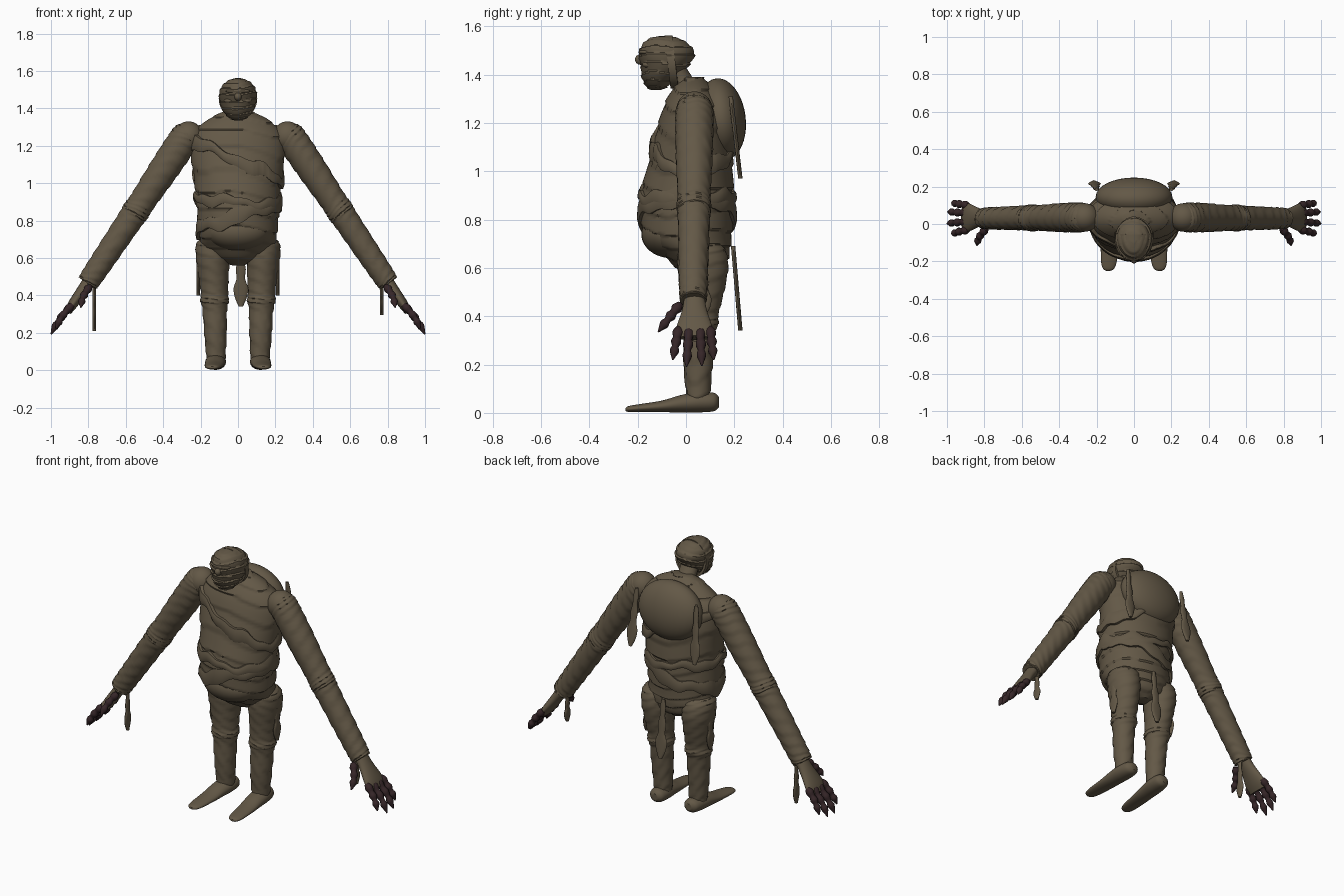
import bpy, bmesh, math
from mathutils import Vector, Matrix

cube = bpy.data.objects.get("Cube")
if cube:
    bpy.data.objects.remove(cube)

X, Y, Z = Vector((1, 0, 0)), Vector((0, 1, 0)), Vector((0, 0, 1))
parts = []


def material(name, rgb):
    m = bpy.data.materials.new(name)
    m.use_nodes = True
    m.diffuse_color = (*rgb, 1)
    m.node_tree.nodes["Principled BSDF"].inputs["Base Color"].default_value = (*rgb, 1)
    return m


cloth = material("old brown wrappings", (0.125, 0.098, 0.062))
dark = material("dark withered skin", (0.036, 0.019, 0.021))


def finish(bm, name, mat):
    bmesh.ops.recalc_face_normals(bm, faces=bm.faces)
    mesh = bpy.data.meshes.new(name)
    bm.to_mesh(mesh)
    bm.free()
    mesh.materials.append(mat)
    ob = bpy.data.objects.new(name, mesh)
    bpy.context.collection.objects.link(ob)
    parts.append(ob)
    return ob


def smooth_path(pts, steps):
    """Catmull-Rom samples through tuples of any length."""
    out = []
    for i in range(len(pts) - 1):
        a, b, c, d = pts[max(i - 1, 0)], pts[i], pts[i + 1], pts[min(i + 2, len(pts) - 1)]
        for k in range(steps):
            t = k / steps
            out.append([q + 0.5 * t * (r - p + t * (2 * p - 5 * q + 4 * r - s + t * (3 * (q - r) + s - p)))
                        for p, q, r, s in zip(a, b, c, d)])
    return out + [list(pts[-1])]


def skin(bm, rings, closed=False):
    n = len(rings[0])
    loops = [[bm.verts.new(p) for p in r] for r in rings]
    pairs = list(zip(loops, loops[1:] + loops[:1])) if closed else list(zip(loops, loops[1:]))
    for a, b in pairs:
        for i in range(n):
            j = (i + 1) % n
            bm.faces.new((a[i], a[j], b[j], b[i]))
    if not closed:
        bm.faces.new(loops[0])
        bm.faces.new(loops[-1])


def tube(name, sections, mat=cloth, axis=None, ref=Y, seg=32, steps=6, wraps=0, depth=0.0, tilt=0.8):
    """Loft ovals (x, y, z, radius across, radius along ref), with spiral wrap ridges."""
    rows = smooth_path(sections, steps)
    rings = []
    for i, (x, y, z, ra, rb) in enumerate(rows):
        t = axis or (Vector(rows[min(i + 1, len(rows) - 1)][:3]) - Vector(rows[max(i - 1, 0)][:3])).normalized()
        u = (ref - t * ref.dot(t)).normalized()
        v = t.cross(u)
        ring = []
        for k in range(seg):
            a = math.tau * k / seg
            phase = wraps * i / len(rows) + tilt * math.cos(a) + 0.15 * math.sin(3 * a)
            d = depth * ((phase % 1) - 0.5)
            p = Vector((x, y, z)) + v * (max(ra, 0.002) + d) * math.cos(a) + u * (max(rb, 0.002) + d) * math.sin(a)
            p.z = max(p.z, 0)
            ring.append(p)
        rings.append(ring)
    bm = bmesh.new()
    skin(bm, rings)
    return finish(bm, name, mat)


def ball(name, loc, size, tilt=0.0):
    bm = bmesh.new()
    bmesh.ops.create_uvsphere(bm, u_segments=32, v_segments=20, radius=1)
    bm.transform(Matrix.Translation(loc) @ Matrix.Rotation(tilt, 4, "X") @ Matrix.Diagonal((*size, 1)))
    return finish(bm, name, cloth)


# Torso: z, half width, half depth, centre y
body = [(1.39, .06, .04, .03), (1.34, .16, .085, .03), (1.26, .24, .13, .035), (1.15, .25, .155, .03),
        (1, .232, .18, .015), (.9, .222, .19, .005), (.8, .216, .19, .005), (.72, .207, .178, .01),
        (.66, .19, .14, .04), (.6, .13, .1, .06), (.56, .03, .04, .07)]
tube("torso", [(0, cy, z, rx, ry) for z, rx, ry, cy in body], axis=Z, seg=64, steps=9,
     wraps=11, depth=.009, tilt=.3)
ball("hunched_back", (0, .145, 1.215), (.205, .102, .17), .12)
ball("belly_pouch", (0, -.06, .74), (.17, .125, .1))
body_rows = smooth_path(body, 12)


def bandage(name, mid, slope, half, phase):
    """Raised ragged band that wraps the torso on a slant."""
    rings = []
    for i in range(128):
        a = math.tau * i / 128
        wave = .011 * math.sin(5 * a + phase) + .007 * math.sin(11 * a + phase)
        centre = mid + slope * math.cos(a) + wave
        ring = []
        for dz, out in ((-1, -.02), (-1, .011), (-.5, .016), (.5, .014), (1, .008), (1, -.02)):
            z = centre + dz * half * (1 + .25 * math.sin(4 * a + phase))
            _, rx, ry, cy = min(body_rows, key=lambda r: abs(r[0] - centre))
            ring.append(Vector(((rx + out) * math.cos(a), cy + (ry + out) * math.sin(a), z)))
        rings.append(ring)
    bm = bmesh.new()
    skin(bm, rings, True)
    finish(bm, name, cloth)


bandage("chest_bandage", 1.12, -.11, .032, 0)
bandage("waist_bandage", .825, .065, .037, 2)
bandage("back_bandage", .9, -.02, .025, 4)

# Neck and head
tube("neck", [(0, .02, 1.31, .085, .075), (0, -.01, 1.37, .055, .05), (0, -.05, 1.43, .055, .05)], axis=Z)
skull = [(1.335, .02, .02, -.125), (1.35, .05, .045, -.12), (1.385, .078, .07, -.112), (1.43, .096, .096, -.09),
         (1.48, .1, .116, -.08), (1.52, .085, .1, -.083), (1.55, .05, .06, -.09), (1.56, .01, .01, -.09)]
tube("head", [(0, cy, z, rx, ry) for z, rx, ry, cy in skull], axis=Z, seg=48, steps=8, wraps=9, depth=.009, tilt=.25)
ball("nose", (0, -.187, 1.462), (.02, .024, .022))
ball("brow", (0, -.165, 1.492), (.066, .031, .014))
ball("mouth_wrap", (0, -.153, 1.405), (.05, .032, .016))
for s, side in ((1, "left"), (-1, "right")):
    ball(side + "_cheek", (s * .045, -.15, 1.44), (.03, .03, .015))
strap = []
for i in range(64):
    a = math.tau * i / 64
    strap.append([Vector((r * math.cos(a), -.06 - .012 * math.sin(a) + w, 1.452 + r * 1.07 * math.sin(a)))
                  for r, w in ((.09, -.016), (.103, -.016), (.103, .016), (.09, .016))])
bm = bmesh.new()
skin(bm, strap, True)
finish(bm, "head_strap", cloth)


def strip(name, x, y, top, bottom, width, ref, lean=(0, 0)):
    """Loose hanging scrap of cloth, wide along ref and thin across."""
    shape = (.25, .5, .45, .7, .6, 1, .85, .3)
    n = len(shape) - 1
    tube(name, [(x + lean[0] * i / n, y + lean[1] * i / n, top + (bottom - top) * i / n,
                 .009, w * width) for i, w in enumerate(shape)], axis=Z, ref=ref, seg=12, steps=4)


for s, side in ((1, "left"), (-1, "right")):
    # Arm, from a round shoulder to an open cuff
    arm = [(-.045, .02), (-.035, .05), (0, .077), (.08, .082), (.25, .079), (.45, .071), (.52, .074),
           (.58, .069), (.8, .064), (.96, .06), (1.01, .056)]
    tube(side + "_arm", [(s * (.27 + .53 * t), .035 - .005 * t, 1.262 - .79 * t, r, r * .96) for t, r in arm],
         axis=Vector((s * .57, 0, -.82)), wraps=24, depth=.005, steps=12)
    ball(side + "_shoulder", (s * .265, .035, 1.25), (.079, .076, .08))

    # Hand with knuckled fingers
    tube(side + "_hand", [(s * .78, .035, .5, .035, .04), (s * .83, .035, .43, .03, .05),
                          (s * .885, .035, .35, .026, .075), (s * .91, .035, .31, .018, .07)])
    bumps = (.014, .023, .016, .022, .014, .02, .012, .003)

    def finger(name, start, end):
        a, b = Vector(start), Vector(end)
        pts = []
        for i, r in enumerate(bumps):
            t = i / (len(bumps) - 1)
            p = a.lerp(b, t) + Vector((s, 0, 0)) * .012 * math.sin(math.pi * t)
            pts.append((*p, r, r))
        tube(name, pts, dark, seg=10, steps=3)

    for i, (y0, y1, low) in enumerate(((-.03, -.055, .22), (.013, .002, .192), (.058, .066, .195), (.1, .115, .22))):
        finger(f"{side}_finger_{i + 1}", (s * .885, y0, .35), (s * (1.172 - low * .9), y1, low))
    finger(side + "_thumb", (s * .79, -.025, .45), (s * .84, -.115, .335))

    # Leg and long flat foot
    leg = [(.7, .135, .06, .07, .08), (.67, .135, .065, .09, .1), (.6, .135, .07, .09, .105),
           (.5, .13, .067, .08, .09), (.41, .126, .06, .073, .075), (.37, .125, .058, .077, .077),
           (.33, .124, .055, .066, .066), (.2, .121, .05, .06, .06), (.08, .118, .05, .052, .05),
           (.03, .118, .05, .045, .045)]
    tube(side + "_leg", [(s * x, y, z, rx, ry) for z, x, y, rx, ry in leg], axis=Z,
         wraps=13, depth=.005, steps=9)
    foot = [(.137, .045, .02, .02), (.115, .045, .045, .038), (.05, .044, .055, .042), (-.02, .038, .053, .036),
            (-.1, .027, .05, .024), (-.2, .019, .042, .016), (-.238, .016, .03, .012), (-.25, .014, .012, .006)]
    tube(side + "_foot", [(s * (.122 - y * .06), y, z, rz, rx) for y, z, rx, rz in foot], axis=-Y, ref=X)

    # Loose cloth
    strip(side + "_shoulder_strip", s * .2, .185, 1.31, .97, .034, X, (s * .015, .04))
    strip(side + "_thigh_strip", s * .213, .07, .66, .4, .035, Y)
    strip(side + "_wrist_strip", s * .768, .04, .48, .295 if s > 0 else .21, .03, Y)
strip("rear_strip", .015, .195, .69, .34, .038, X, (0, .03))

# Shading
bpy.ops.object.select_all(action="DESELECT")
for ob in parts:
    ob.select_set(True)
bpy.context.view_layer.objects.active = parts[0]
bpy.ops.object.shade_smooth_by_angle(angle=math.radians(40))
